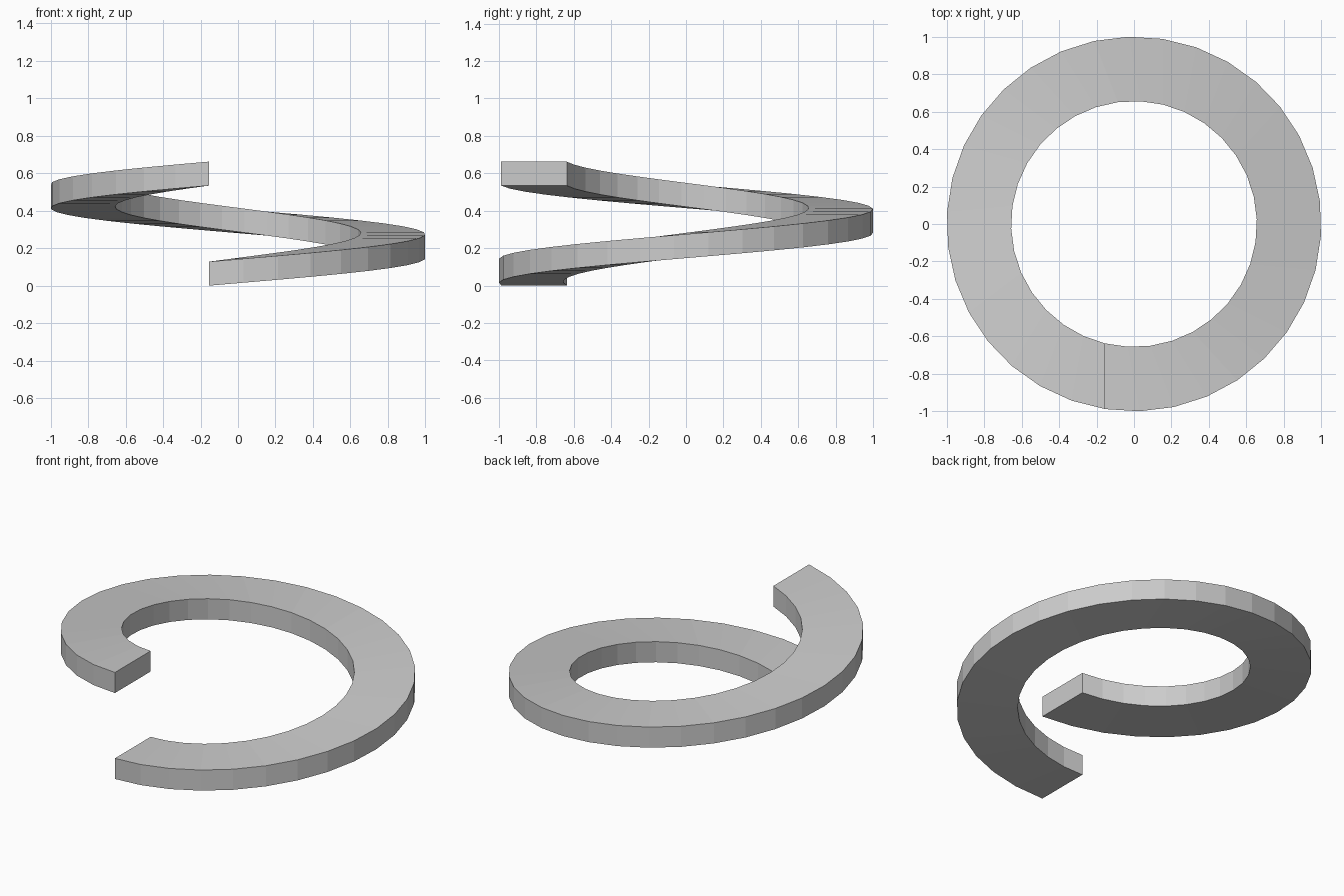
import bpy, bmesh
from math import pi, sqrt
from mathutils import Vector, Matrix

if "Cube" in bpy.data.objects:
    bpy.data.objects.remove(bpy.data.objects["Cube"])

STEPS = 34
OUTER, INNER = 1.0, 0.656
CUT_X = -0.155
THICK, RISE = 0.128, 0.534

# rectangular end face lying in the plane x = CUT_X
y_out = -sqrt(OUTER ** 2 - CUT_X ** 2)
y_in = -sqrt(INNER ** 2 - CUT_X ** 2)
section = [Vector((CUT_X, y, z)) for y, z in
           ((y_out, 0), (y_in, 0), (y_in, THICK), (y_out, THICK))]

# sweep the section one full turn up a helix
bm = bmesh.new()
rings = []
for i in range(STEPS + 1):
    t = i / STEPS
    m = Matrix.Translation((0, 0, RISE * t)) @ Matrix.Rotation(2 * pi * t, 4, 'Z')
    rings.append([bm.verts.new(m @ p) for p in section])
for a, b in zip(rings, rings[1:]):
    for k in range(4):
        n = (k + 1) % 4
        bm.faces.new((a[k], a[n], b[n], b[k]))

# close both ends
bm.faces.new(rings[0][::-1])
bm.faces.new(rings[-1])
bmesh.ops.recalc_face_normals(bm, faces=bm.faces)

mesh = bpy.data.meshes.new("spring_washer")
bm.to_mesh(mesh)
bm.free()
obj = bpy.data.objects.new("spring_washer", mesh)
bpy.context.collection.objects.link(obj)
